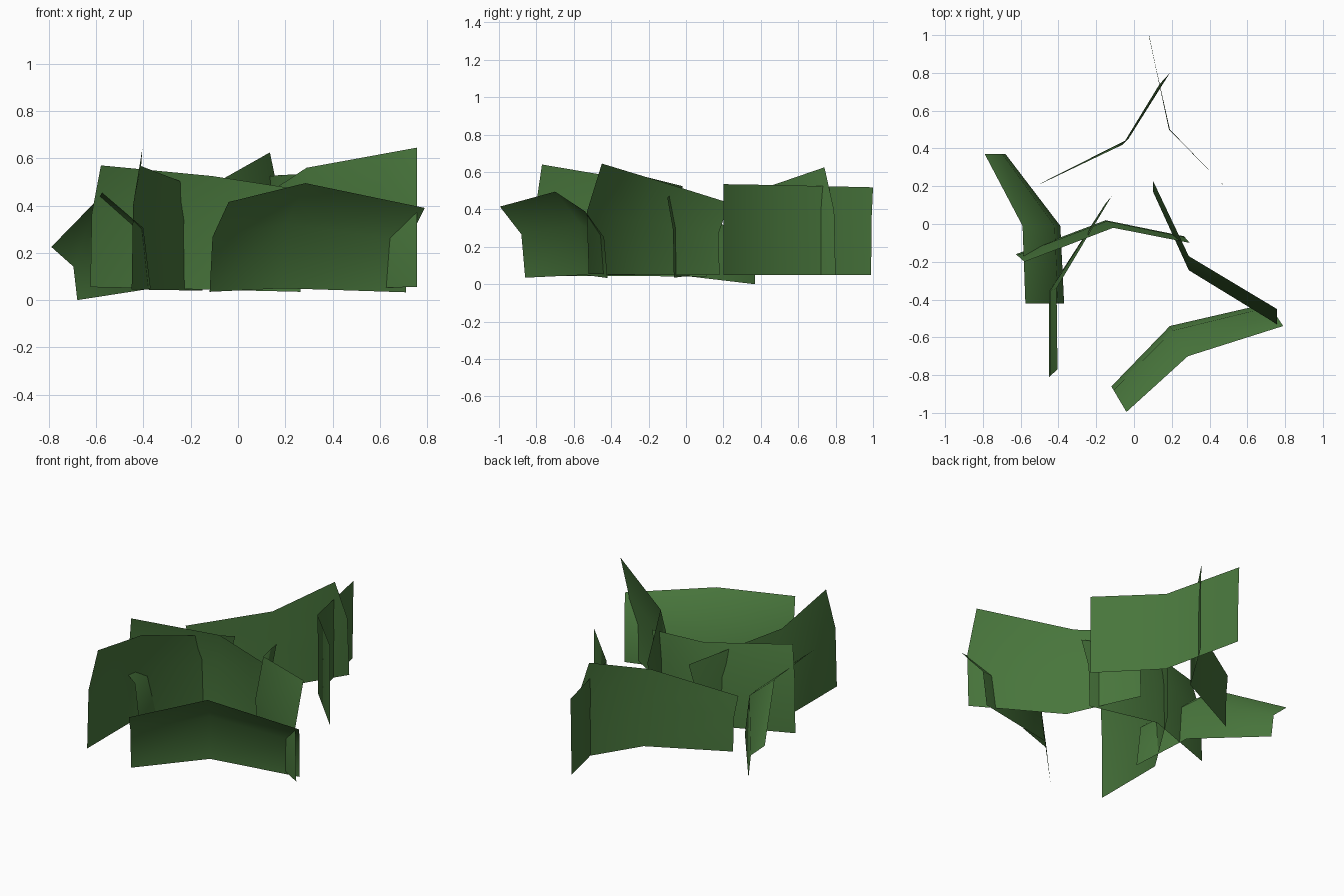
import bpy
from mathutils import Vector

green = bpy.data.materials.new("leaf_green")
green.diffuse_color = (0.065, 0.18, 0.045, 1)


def blade(name, bottom, top, lean=0.13, rise=0.6):
    """Folded leaf sheet: upright lower half, upper half curling towards the top edge."""
    lo = [Vector(p) for p in bottom]
    hi = [Vector(p) for p in top]
    mid = [a + Vector(((b.x - a.x) * lean, (b.y - a.y) * lean, (b.z - a.z) * rise))
           for a, b in zip(lo, hi)]
    verts = lo + mid + hi
    faces = [(r * 3 + c, r * 3 + c + 1, r * 3 + c + 4, r * 3 + c + 3)
             for r in range(2) for c in range(2)]
    mesh = bpy.data.meshes.new(name)
    mesh.from_pydata(verts, [], faces)
    mesh.materials.append(green)
    mesh.shade_smooth()
    ob = bpy.data.objects.new(name, mesh)
    bpy.context.collection.objects.link(ob)


# Back sheets
blade("leaf_back_right",
      [(0.08, 0.99, 0.05), (0.19, 0.50, 0.05), (0.48, 0.20, 0.05)],
      [(0.08, 1.00, 0.518), (0.185, 0.50, 0.53), (0.48, 0.20, 0.535)])
blade("leaf_back",
      [(0.19, 0.80, 0.05), (-0.03, 0.45, 0.05), (-0.475, 0.225, 0.05)],
      [(0.135, 0.74, 0.625), (-0.06, 0.42, 0.515), (-0.50, 0.21, 0.39)])

# Left sheet, leaning out
blade("leaf_left",
      [(-0.68, 0.37, 0.0), (-0.39, -0.01, 0.045), (-0.37, -0.42, 0.05)],
      [(-0.79, 0.37, 0.225), (-0.59, -0.01, 0.43), (-0.575, -0.42, 0.455)], 0.15, 0.63)

# Middle sheet
blade("leaf_middle",
      [(-0.625, -0.16, 0.055), (-0.15, 0.02, 0.045), (0.265, -0.065, 0.035)],
      [(-0.58, -0.20, 0.57), (-0.11, -0.02, 0.525), (0.295, -0.10, 0.463)])

# Front sheets
blade("leaf_front_left",
      [(-0.45, -0.81, 0.045), (-0.45, -0.355, 0.045), (-0.15, 0.11, 0.04)],
      [(-0.405, -0.77, 0.64), (-0.41, -0.34, 0.567), (-0.12, 0.145, 0.455)])
blade("leaf_right",
      [(0.10, 0.18, 0.05), (0.29, -0.235, 0.05), (0.757, -0.52, 0.055)],
      [(0.10, 0.23, 0.435), (0.29, -0.17, 0.56), (0.757, -0.45, 0.645)], -0.15, 0.56)
blade("leaf_front",
      [(-0.12, -0.86, 0.035), (0.19, -0.54, 0.05), (0.71, -0.42, 0.033)],
      [(-0.04, -0.995, 0.415), (0.285, -0.70, 0.495), (0.79, -0.54, 0.39)], 0.15, 0.61)
